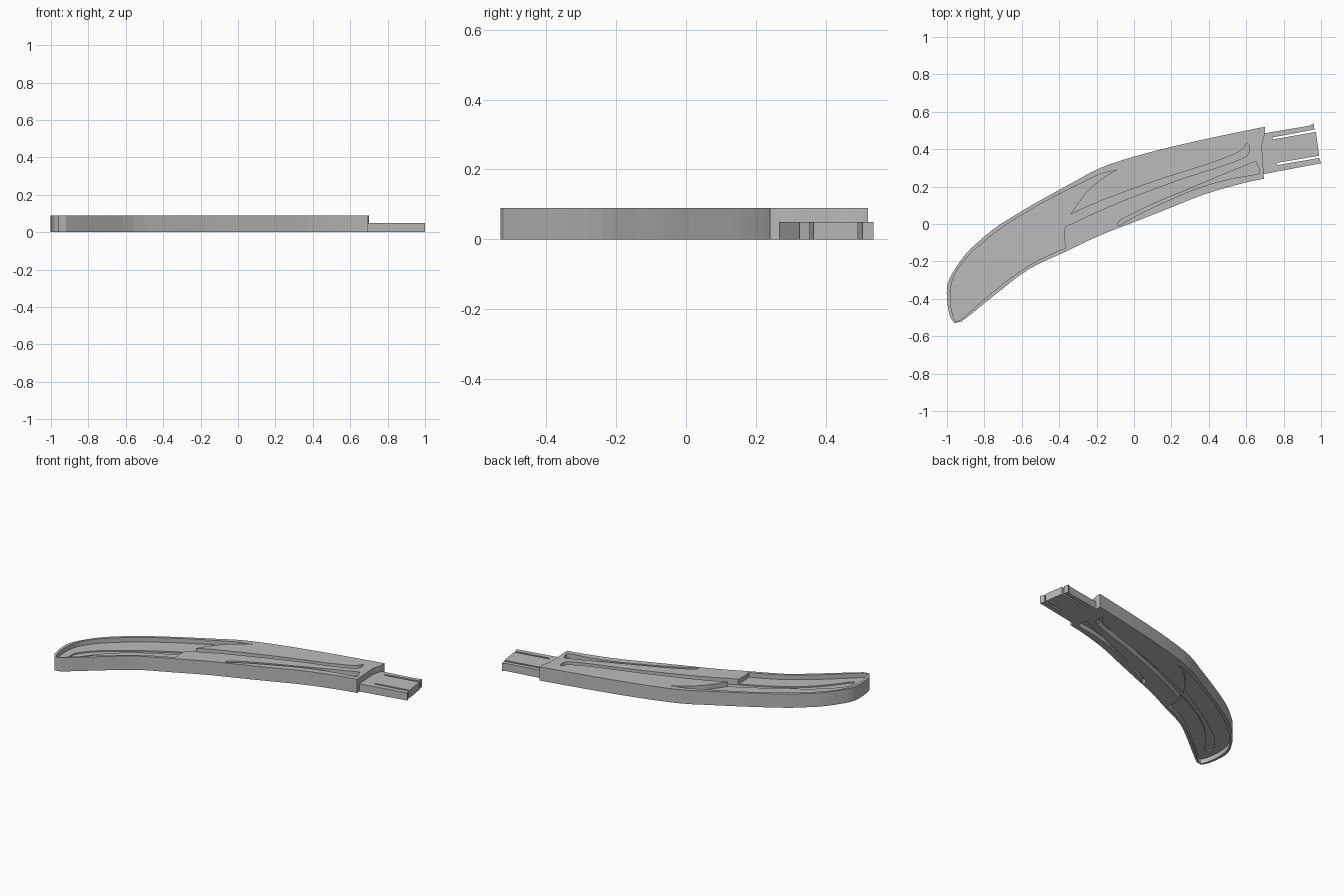
import bpy, bmesh
from mathutils import Vector

if "Cube" in bpy.data.objects:
    bpy.data.objects.remove(bpy.data.objects["Cube"], do_unlink=True)

THICK, TONGUE_T = 0.09, 0.05
RECESS_D, GROOVE_D = 0.03, 0.038

grey = bpy.data.materials.new("plain grey")
grey.use_nodes = True
grey.diffuse_color = (0.5, 0.5, 0.5, 1)
grey.node_tree.nodes["Principled BSDF"].inputs["Base Color"].default_value = (0.5, 0.5, 0.5, 1)


def spline(pts, steps=3):
    """Open Catmull-Rom curve through the points."""
    p = [Vector(q) for q in pts]
    p = [p[0] * 2 - p[1]] + p + [p[-1] * 2 - p[-2]]
    out = []
    for a, b, c, d in zip(p, p[1:], p[2:], p[3:]):
        for i in range(steps):
            t = i / steps
            out.append(0.5 * (2 * b + (c - a) * t + (2 * a - 5 * b + 4 * c - d) * t * t
                              + (3 * b - a - 3 * c + d) * t ** 3))
    return out + [p[-2]]


def prism(name, outline, z0, z1):
    """Flat outline extruded between two heights."""
    bm = bmesh.new()
    face = bm.faces.new([bm.verts.new((q[0], q[1], z0)) for q in outline])
    ext = bmesh.ops.extrude_face_region(bm, geom=[face])
    tops = [v for v in ext["geom"] if isinstance(v, bmesh.types.BMVert)]
    bmesh.ops.translate(bm, verts=tops, vec=(0, 0, z1 - z0))
    bmesh.ops.recalc_face_normals(bm, faces=bm.faces)
    me = bpy.data.meshes.new(name)
    bm.to_mesh(me)
    bm.free()
    me.materials.append(grey)
    ob = bpy.data.objects.new(name, me)
    bpy.context.collection.objects.link(ob)
    return ob


def carve(ob, cutter):
    """Subtract the cutter, then discard it."""
    mod = ob.modifiers.new("carve", "BOOLEAN")
    mod.operation, mod.solver, mod.object = "DIFFERENCE", "EXACT", cutter
    bpy.context.view_layer.objects.active = ob
    bpy.ops.object.modifier_apply(modifier=mod.name)
    bpy.data.objects.remove(cutter, do_unlink=True)


# Curved blade body
back_edge = [(-.96, -.53), (-.985, -.49), (-1, -.40), (-.995, -.315), (-.95, -.23), (-.89, -.15),
             (-.82, -.085), (-.72, -.005), (-.53, .11), (-.34, .215), (-.18, .30), (0, .36),
             (.19, .41), (.41, .46), (.70, .52)]
end_edge = [(.70, .48), (.685, .42), (.69, .32), (.695, .24)]
front_edge = [(.685, .24), (.57, .215), (.38, .16), (.19, .085), (0, .01), (-.18, -.06),
              (-.36, -.145), (-.56, -.24), (-.72, -.36), (-.85, -.465), (-.92, -.52)]
body = prism("blade_body", spline(back_edge) + spline(end_edge) + spline(front_edge), 0, THICK)

# Sunken tip panel inside a thin rim
recess = (spline([(-.09, .29), (-.16, .25), (-.245, .18), (-.30, .11), (-.34, .05)])
          + spline([(-.37, -.02), (-.372, -.08), (-.365, -.13)])
          + spline([(-.40, -.14), (-.56, -.22), (-.72, -.335), (-.85, -.445), (-.93, -.513),
                    (-.96, -.51), (-.98, -.43), (-.98, -.35), (-.965, -.285), (-.93, -.225),
                    (-.865, -.15), (-.72, -.03), (-.53, .09), (-.34, .19), (-.18, .268)]))

# Long centre groove
long_groove = (spline([(-.93, -.40), (-.92, -.358), (-.865, -.29), (-.785, -.22), (-.66, -.135),
                       (-.53, -.055), (-.34, .05), (-.18, .122), (0, .19), (.19, .255),
                       (.38, .315), (.51, .363), (.575, .395), (.605, .435)])
               + spline([(.615, .42), (.612, .38), (.58, .352), (.47, .31), (.30, .257),
                         (.085, .18), (-.13, .095), (-.315, .01), (-.50, -.075), (-.66, -.17),
                         (-.77, -.262), (-.85, -.353), (-.90, -.42), (-.925, -.43)]))

# Short groove beside the front edge
short_groove = (spline([(-.09, -.005), (-.065, .025), (.085, .10), (.30, .19), (.49, .27), (.65, .335)])
                + spline([(.668, .295), (.66, .268), (.52, .243), (.35, .195), (.165, .118),
                          (0, .038), (-.08, -.01)]))

# Cut the same pattern into both broad faces
for outline, depth in ((recess, RECESS_D), (long_groove, GROOVE_D), (short_groove, RECESS_D)):
    carve(body, prism("cutter", outline, THICK - depth, THICK + .02))
    carve(body, prism("cutter", outline, -.02, depth))

# Thinner connector tongue with two spring fingers split off by slots
tongue = [(.66, .48), (.71, .487), (.935, .525), (.96, .537), (.965, .505), (.74, .463), (.742, .452),
          (.972, .492), (.99, .365), (.765, .327), (.767, .315), (.99, .353), (1, .325), (.71, .27),
          (.66, .262)]
prism("connector_tongue", tongue, 0, TONGUE_T)
